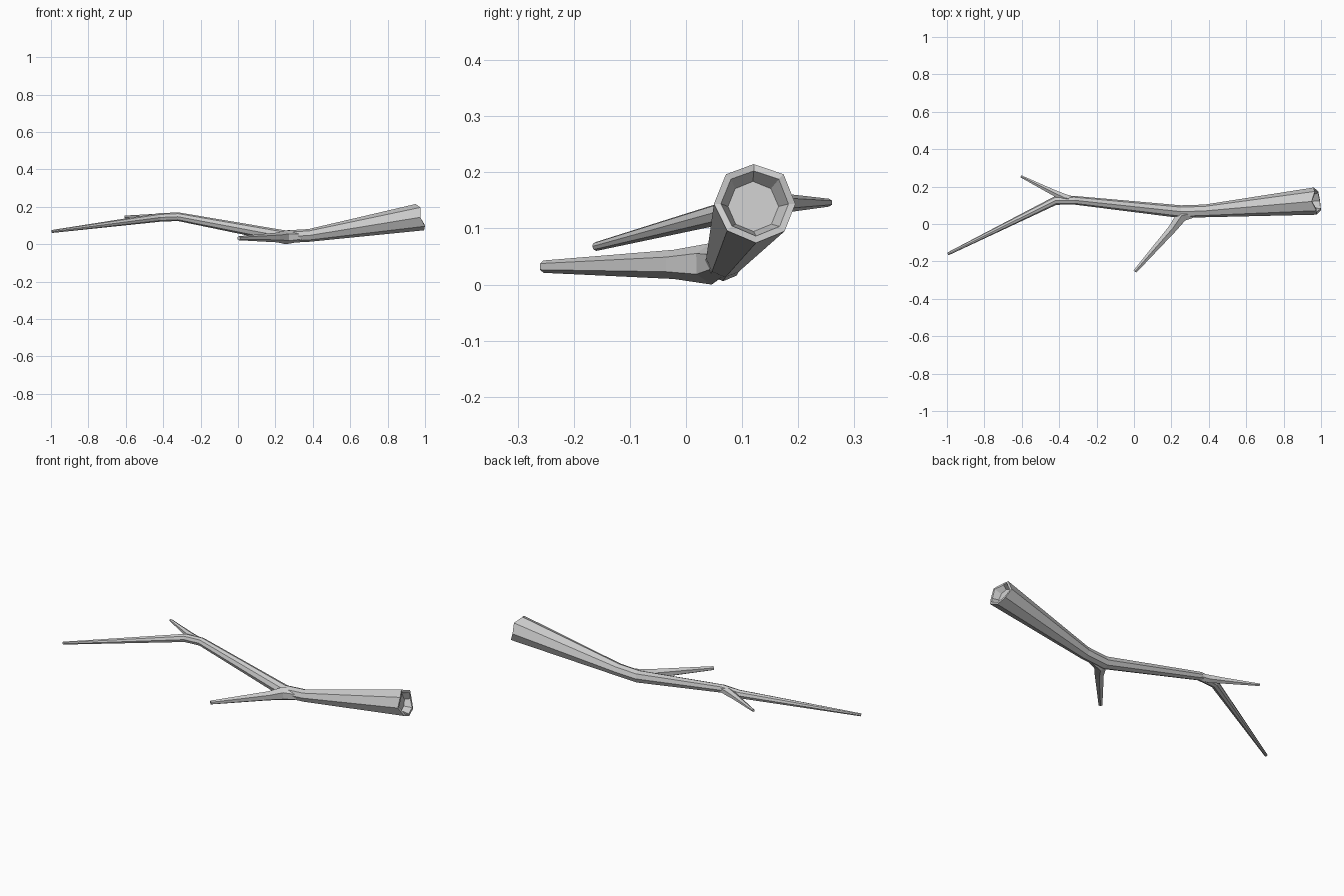
import bpy, bmesh, math
from mathutils import Vector

if "Cube" in bpy.data.objects:
    bpy.data.objects.remove(bpy.data.objects["Cube"])


def add_ring(bm, centre, tangent, r, sides, shifts=None):
    side = tangent.cross(Vector((0, 0, 1))).normalized()
    up = side.cross(tangent).normalized()
    ring = []
    for i in range(sides):
        a = math.pi / 2 + math.tau * i / sides
        p = centre + r * (math.cos(a) * side + math.sin(a) * up)
        if shifts:
            p += tangent * shifts[i]
        ring.append(bm.verts.new(p))
    return ring


def bridge(bm, a, b):
    n = len(a)
    for i in range(n):
        j = (i + 1) % n
        bm.faces.new((a[i], a[j], b[j], b[i]))


def tapered_branch(name, path, sides, broken=None):
    """Faceted tube through (x, y, z, radius); optional jagged hollow start."""
    bm = bmesh.new()
    pts = [Vector(p[:3]) for p in path]
    rings = []
    for i, p in enumerate(pts):
        before = (p - pts[i - 1]).normalized() if i else Vector()
        after = (pts[i + 1] - p).normalized() if i < len(pts) - 1 else Vector()
        t = (before + after).normalized()
        rings.append(add_ring(bm, p, t, path[i][3], sides, broken if i == 0 else None))
    if broken:
        # rim and sunken floor of the broken end
        t = (pts[1] - pts[0]).normalized()
        r = path[0][3]
        rim = add_ring(bm, pts[0], t, r * 0.83, sides, broken)
        floor = add_ring(bm, pts[0] + t * 0.035, t, r * 0.62, sides)
        rings = [floor, rim] + rings
    for a, b in zip(rings, rings[1:]):
        bridge(bm, a, b)
    bm.faces.new(rings[0])
    bm.faces.new(rings[-1])
    bmesh.ops.recalc_face_normals(bm, faces=bm.faces)
    mesh = bpy.data.meshes.new(name)
    bm.to_mesh(mesh)
    bm.free()
    obj = bpy.data.objects.new(name, mesh)
    bpy.context.collection.objects.link(obj)
    return obj


# Main stem, from the thick broken end to the thin far tip
tapered_branch("main_stem", [
    (0.975, 0.123, 0.145, 0.073),
    (0.38, 0.070, 0.047, 0.034),
    (0.25, 0.066, 0.040, 0.034),
    (-0.32, 0.127, 0.147, 0.023),
    (-0.42, 0.125, 0.143, 0.023),
    (-0.995, -0.16, 0.068, 0.008),
], 8, broken=[0.014, -0.004, 0.006, -0.012, -0.008, -0.006, 0.008, -0.004])

# Lower fork
tapered_branch("lower_fork", [
    (0.37, 0.072, 0.042, 0.022),
    (0.255, 0.045, 0.037, 0.037),
    (0.208, -0.022, 0.036, 0.026),
    (0.005, -0.254, 0.032, 0.011),
], 6)

# Small upper twig
tapered_branch("upper_twig", [
    (-0.30, 0.125, 0.146, 0.017),
    (-0.37, 0.140, 0.144, 0.023),
    (-0.43, 0.168, 0.145, 0.018),
    (-0.605, 0.255, 0.146, 0.007),
], 6)
